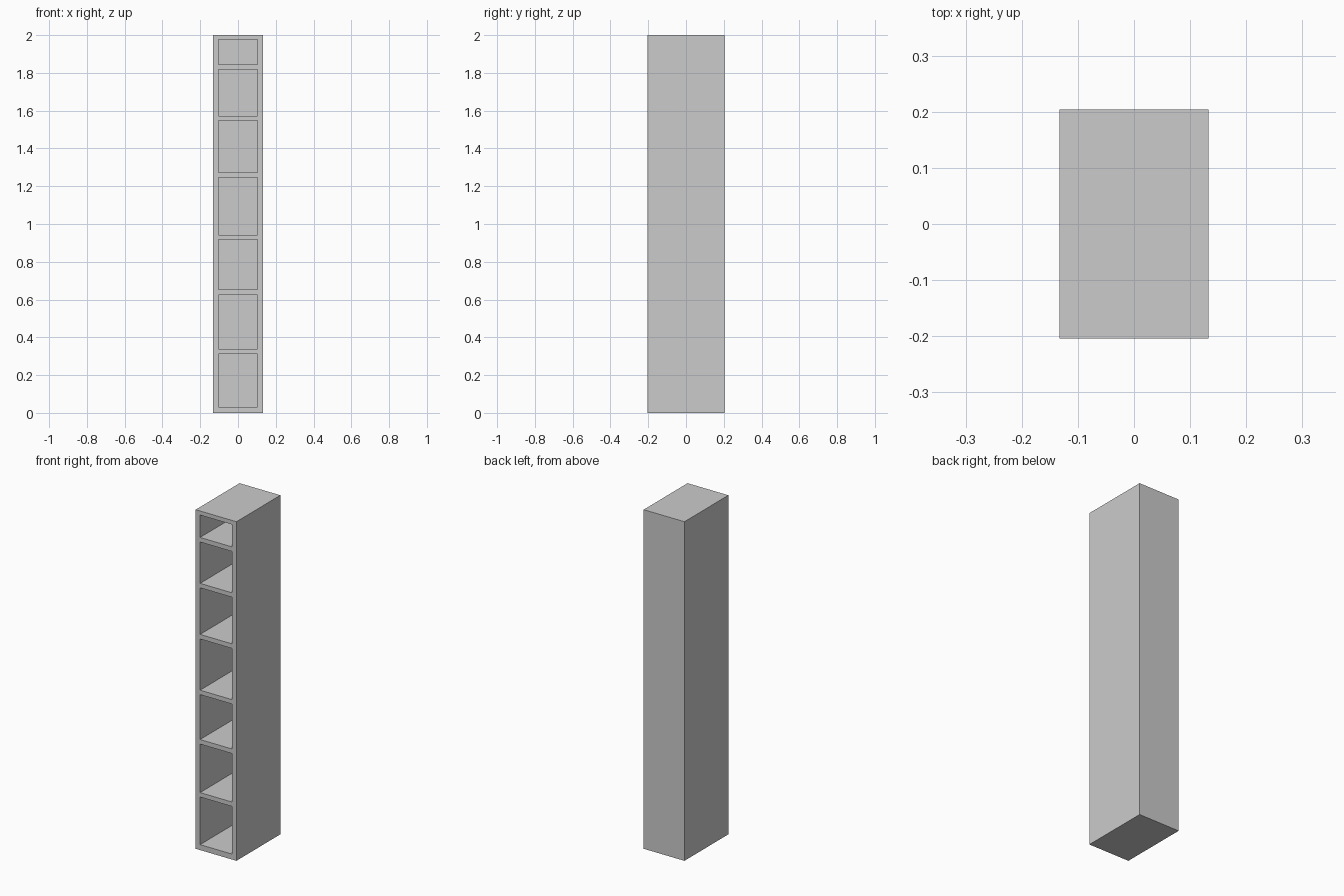
import bpy
import bmesh
from mathutils import Matrix, Vector

if "Cube" in bpy.data.objects:
    bpy.data.objects.remove(bpy.data.objects["Cube"])

W, D, H = 0.266, 0.409, 2.0      # outer size
INNER_W = 0.208                  # opening width
BACK = 0.026                     # back panel thickness
# bottom and top height of each compartment
BAYS = [(0.032, 0.313), (0.339, 0.625), (0.652, 0.917), (0.943, 1.245),
        (1.272, 1.547), (1.573, 1.817), (1.844, 1.976)]


def boxes(name, bounds):
    """One mesh object made of axis-aligned boxes given as (low, high) corners."""
    bm = bmesh.new()
    for lo, hi in bounds:
        lo, hi = Vector(lo), Vector(hi)
        mat = Matrix.Translation((lo + hi) / 2) @ Matrix.Diagonal((*(hi - lo), 1))
        bmesh.ops.create_cube(bm, size=1, matrix=mat)
    mesh = bpy.data.meshes.new(name)
    bm.to_mesh(mesh)
    bm.free()
    obj = bpy.data.objects.new(name, mesh)
    bpy.context.collection.objects.link(obj)
    return obj


# Tall shelf carcass
shelf = boxes("shelf_unit", [((-W / 2, -D / 2, 0), (W / 2, D / 2, H))])

# Compartments hollowed from the front, leaving sides, shelves and back
cutter = boxes("compartment_cutter", [
    ((-INNER_W / 2, -D / 2 - 0.05, z0), (INNER_W / 2, D / 2 - BACK, z1))
    for z0, z1 in BAYS])
cutter.hide_render = True

cut = shelf.modifiers.new("compartments", 'BOOLEAN')
cut.operation = 'DIFFERENCE'
cut.solver = 'EXACT'
cut.object = cutter

# Apply the cut and drop the helper
bpy.context.view_layer.objects.active = shelf
shelf.select_set(True)
bpy.ops.object.modifier_apply(modifier=cut.name)
bpy.data.objects.remove(cutter)
